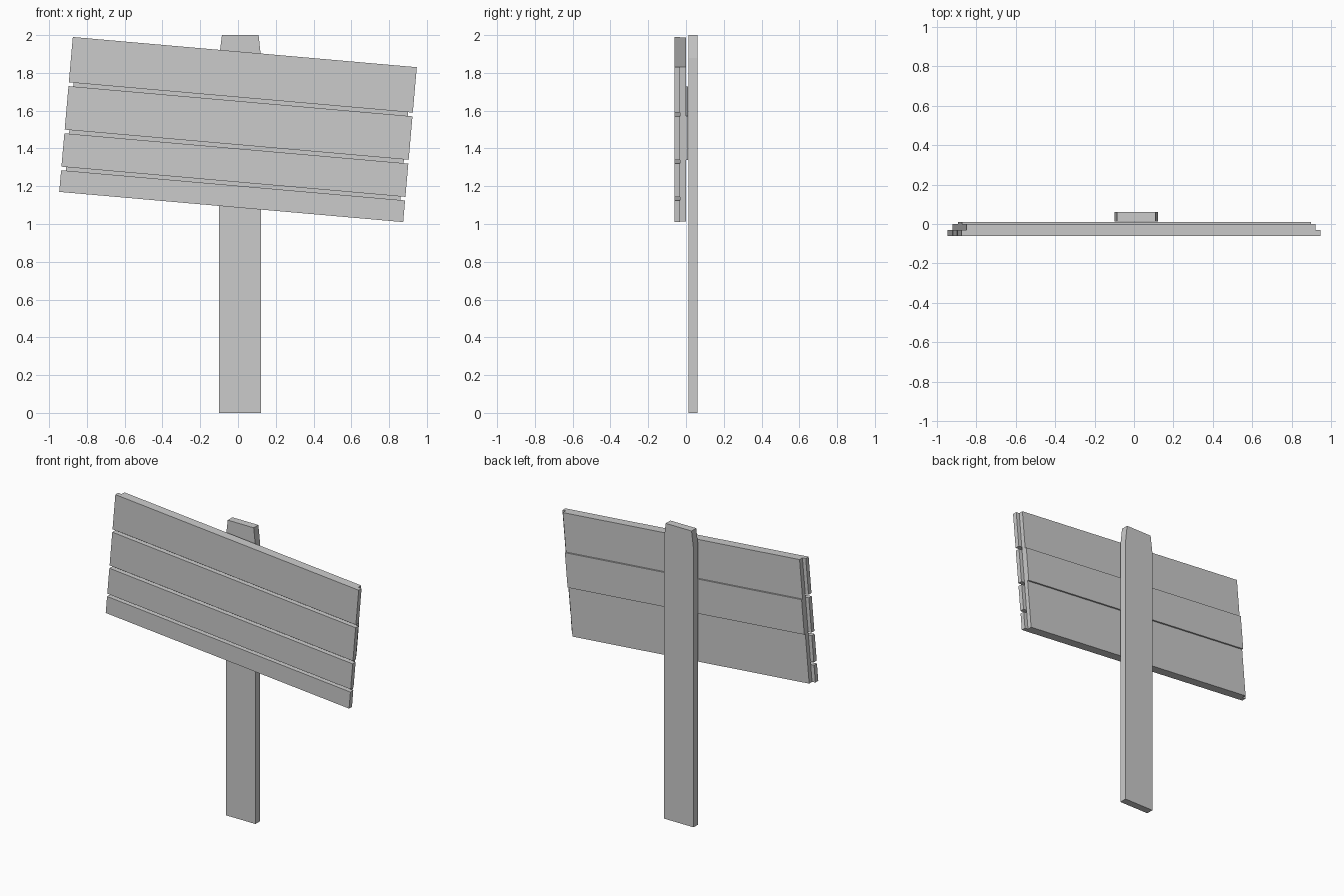
import bpy, math
from mathutils import Matrix

if "Cube" in bpy.data.objects:
    bpy.data.objects.remove(bpy.data.objects["Cube"])

# The board is laid out upright around its own centre, then tilted
TILT = Matrix.Translation((0, 0, 1.5)) @ Matrix.Rotation(math.radians(5.02), 4, 'Y')
HALF_H = 0.4115


def prism(name, outline, y0, y1, matrix=Matrix.Identity(4)):
    """Extrude an x-z outline (counter-clockwise seen from the front) from y0 to y1."""
    n = len(outline)
    verts = [(x, y0, z) for x, z in outline] + [(x, y1, z) for x, z in outline]
    faces = [tuple(range(n)), tuple(reversed(range(n, 2 * n)))]
    faces += [(i, i + n, (i + 1) % n + n, (i + 1) % n) for i in range(n)]
    mesh = bpy.data.meshes.new(name)
    mesh.from_pydata(verts, [], faces)
    mesh.transform(matrix)
    obj = bpy.data.objects.new(name, mesh)
    bpy.context.collection.objects.link(obj)


def plank(name, half_w, top, bottom, y0, y1):
    """Plank given by the distance of its edges below the board's top."""
    a, b = HALF_H - top, HALF_H - bottom
    prism(name, [(-half_w, b), (half_w, b), (half_w, a), (-half_w, a)], y0, y1, TILT)


# Post with tapered top
prism("post", [(-0.10, 0), (0.122, 0), (0.122, 1.88), (0.109, 2), (-0.085, 2), (-0.10, 1.88)],
      0.012, 0.062)

# Front planks, separated by narrow gaps
for i, (t, b) in enumerate([(0, 0.241), (0.261, 0.492), (0.512, 0.689), (0.708, 0.823)]):
    plank(f"front_plank_{i + 1}", 0.914, t, b, -0.062, -0.031)

# Backing planks, the middle one standing proud against the post
for i, (t, b, y) in enumerate([(0, 0.262, 0.0), (0.262, 0.494, 0.011), (0.494, 0.823, 0.0)]):
    plank(f"back_plank_{i + 1}", 0.889, t, b, -0.031, y)
